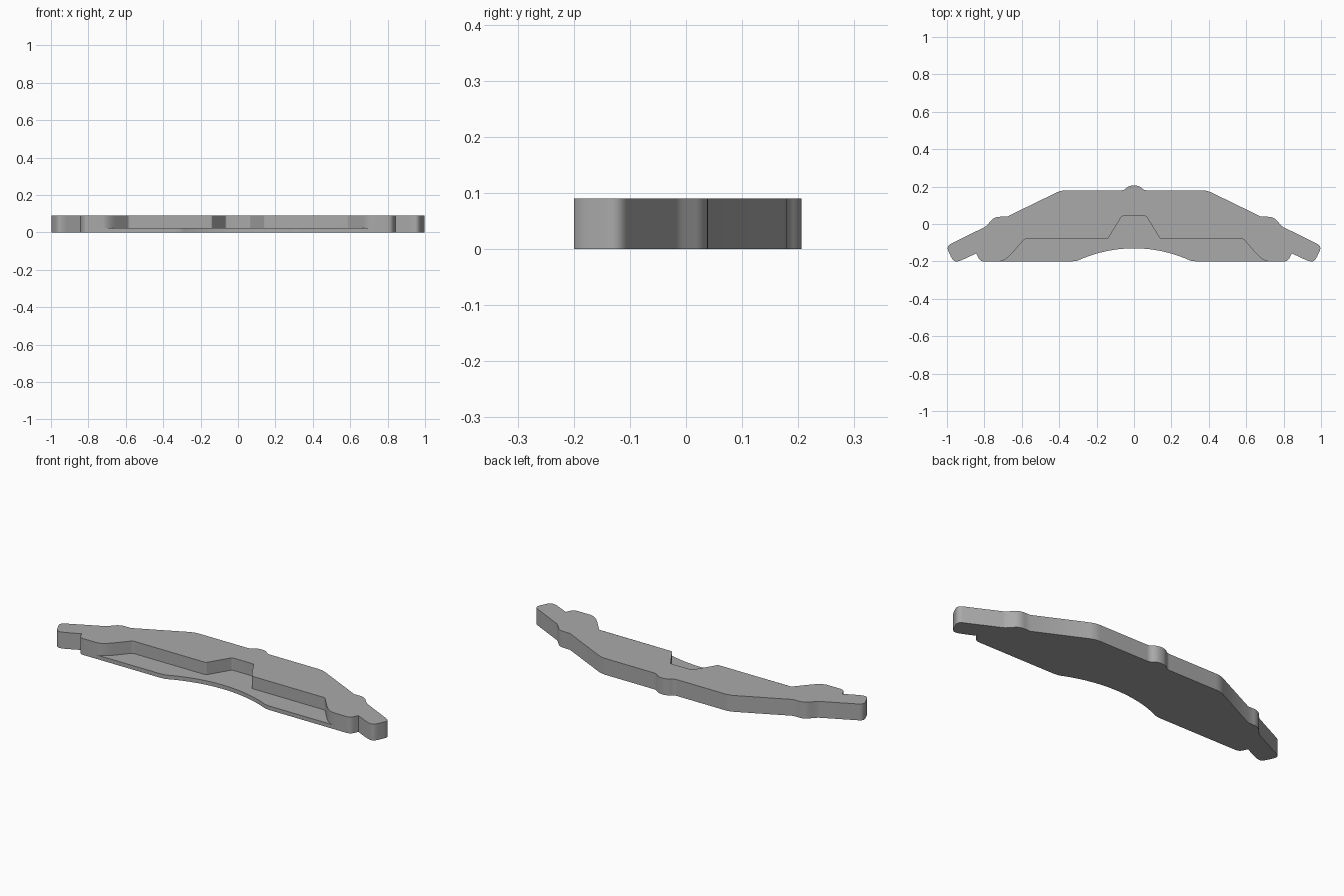
import bpy, bmesh, math
from mathutils import Vector

HEIGHT, FLOOR = 0.09, 0.022

cube = bpy.data.objects.get("Cube")
if cube:
    bpy.data.objects.remove(cube, do_unlink=True)


def rounded(corners, steps=6):
    """Round each (x, y, trim) corner of a closed loop."""
    out = []
    n = len(corners)
    for i, (x, y, trim) in enumerate(corners):
        c = Vector((x, y))
        if trim == 0:
            out.append(c)
            continue
        a = Vector(corners[i - 1][:2]) - c
        b = Vector(corners[(i + 1) % n][:2]) - c
        a = c + a.normalized() * min(trim, a.length * 0.49)
        b = c + b.normalized() * min(trim, b.length * 0.49)
        for k in range(steps + 1):
            t = k / steps
            out.append(a * (1 - t) ** 2 + c * 2 * t * (1 - t) + b * t ** 2)
    return out


def mirrored(half):
    return half + [(-x, y, r) for x, y, r in reversed(half)]


def prism(name, loop, z0, z1):
    bm = bmesh.new()
    face = bm.faces.new([bm.verts.new((p.x, p.y, z0)) for p in loop])
    top = bmesh.ops.extrude_face_region(bm, geom=[face])["geom"]
    bmesh.ops.translate(bm, vec=(0, 0, z1 - z0),
                        verts=[v for v in top if isinstance(v, bmesh.types.BMVert)])
    bmesh.ops.recalc_face_normals(bm, faces=bm.faces)
    mesh = bpy.data.meshes.new(name)
    bm.to_mesh(mesh)
    bm.free()
    obj = bpy.data.objects.new(name, mesh)
    bpy.context.collection.objects.link(obj)
    return obj


# Outer outline, right half from the back bump round to the front arch
outline = [
    (0.025, 0.206, 0.024), (0.055, 0.18, 0.015), (0.39, 0.18, 0.03),
    (0.68, 0.039, 0), (0.745, 0.039, 0.04), (0.78, 0.0, 0.025),
    (0.795, -0.015, 0.01), (1.005, -0.118, 0.03), (0.967, -0.2, 0.03),
    (0.935, -0.2, 0.025), (0.843, -0.157, 0), (0.823, -0.2, 0.022),
    (0.31, -0.2, 0.04),
]
half_width, rise = 0.31, 0.07
radius = (half_width ** 2 + rise ** 2) / (2 * rise)
for k in range(1, 10):
    x = half_width * (1 - k / 9.5)
    outline.append((x, -0.13 - radius + math.sqrt(radius ** 2 - x * x), 0))
plate = prism("backing_plate", rounded(mirrored(outline)), 0, HEIGHT)

# Stepped recess cut down from the top along the front
recess = [
    (0.065, 0.042, 0.006), (0.14, -0.08, 0.006), (0.585, -0.08, 0.01),
    (0.69, -0.2, 0.06), (0.76, -0.201, 0), (0.76, -0.3, 0),
]
cutter = prism("recess_cutter", rounded(mirrored(recess)), FLOOR, HEIGHT + 0.1)
cutter.hide_render = True

cut = plate.modifiers.new("recess", "BOOLEAN")
cut.operation = "DIFFERENCE"
cut.solver = "EXACT"
cut.object = cutter
bpy.context.view_layer.objects.active = plate
plate.select_set(True)
bpy.ops.object.modifier_apply(modifier=cut.name)
bpy.data.objects.remove(cutter, do_unlink=True)

# Plain grey finish
grey = bpy.data.materials.new("plain_grey")
grey.use_nodes = True
colour = (0.4, 0.4, 0.4, 1)
grey.diffuse_color = colour
grey.node_tree.nodes["Principled BSDF"].inputs["Base Color"].default_value = colour
plate.data.materials.clear()
plate.data.materials.append(grey)
bpy.ops.object.shade_smooth_by_angle(angle=math.radians(30))
